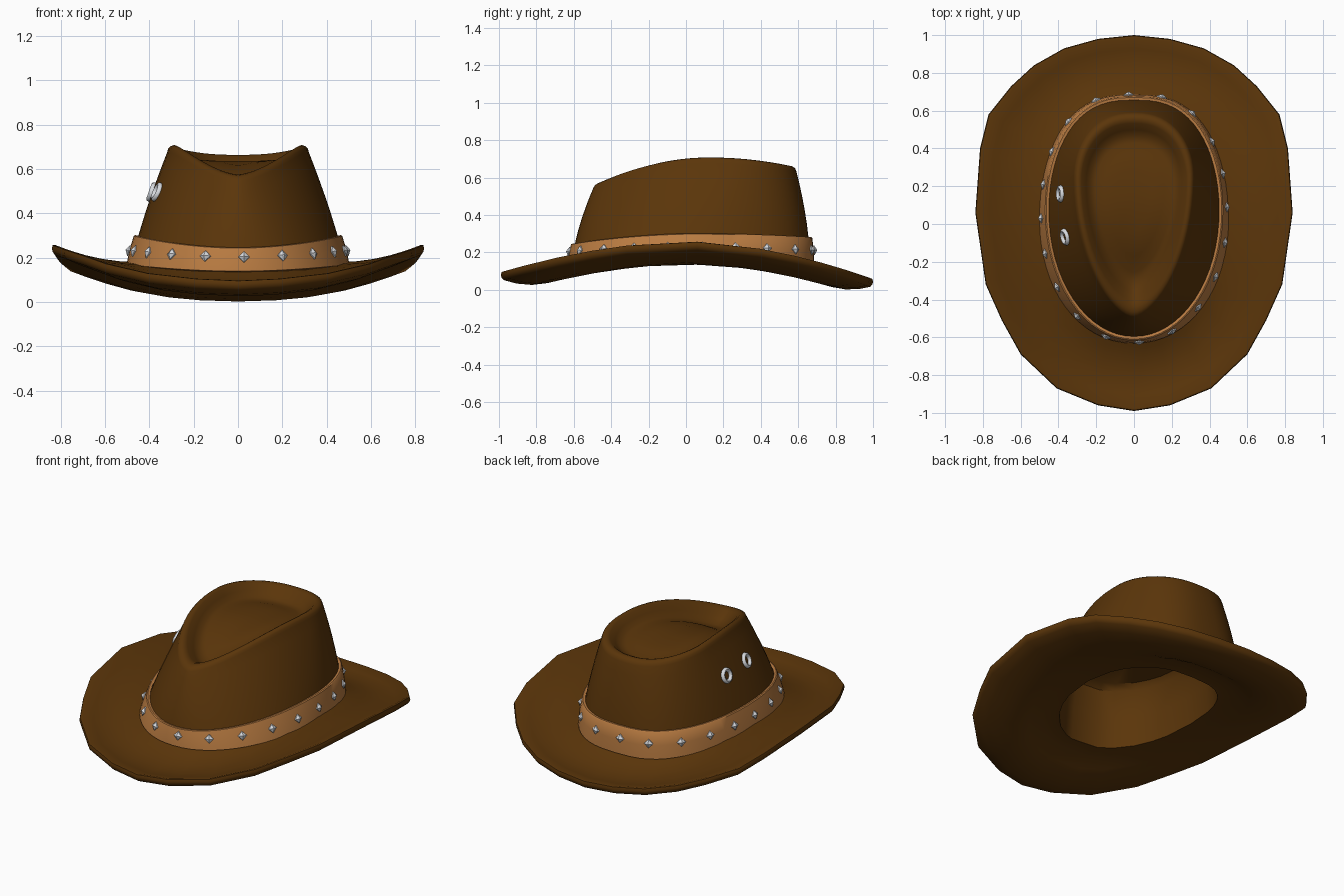
import bpy, bmesh, math
from mathutils import Vector, Matrix

if "Cube" in bpy.data.objects:
    bpy.data.objects.remove(bpy.data.objects["Cube"])


def material(name, rgb):
    m = bpy.data.materials.new(name)
    m.diffuse_color = (*rgb, 1)
    m.use_nodes = True
    m.node_tree.nodes["Principled BSDF"].inputs["Base Color"].default_value = m.diffuse_color
    return m


FELT = material("brown felt", (0.104, 0.036, 0.003))
LEATHER = material("tan leather", (0.50, 0.205, 0.055))
SILVER = material("silver metal", (0.68, 0.70, 0.73))


def finish(name, bm, mat, angle=None):
    me = bpy.data.meshes.new(name)
    bm.to_mesh(me)
    bm.free()
    me.materials.append(mat)
    ob = bpy.data.objects.new(name, me)
    bpy.context.collection.objects.link(ob)
    if angle:
        bpy.ops.object.select_all(action='DESELECT')
        ob.select_set(True)
        bpy.context.view_layer.objects.active = ob
        bpy.ops.object.shade_smooth_by_angle(angle=math.radians(angle))
    return ob


def loft(rows, closed=False, cap=None):
    """Skin closed rings (counter-clockwise seen from above)."""
    bm = bmesh.new()
    vs = [[bm.verts.new(p) for p in r] for r in rows]
    n = len(rows[0])
    for i in range(len(rows) if closed else len(rows) - 1):
        a, b = vs[i], vs[(i + 1) % len(vs)]
        for j in range(n):
            k = (j + 1) % n
            bm.faces.new((a[j], a[k], b[k], b[j]))
    if cap:
        c = bm.verts.new(cap)
        for j in range(n):
            bm.faces.new((vs[-1][j], vs[-1][(j + 1) % n], c))
    return bm


def by_end(s, side, front, back, p=1.8):
    """Value that varies from the sides to the front and back ends."""
    return side + ((back if s > 0 else front) - side) * abs(s) ** p


def egg(th, w, yc, front, back, pf, pb):
    c, s = math.cos(th), math.sin(th)
    x = w * math.copysign(abs(c) ** (pb if s > 0 else pf), c)
    return Vector((x, yc + s * (back if s > 0 else front), 0))


def base(th):
    return egg(th, 0.48, 0.025, 0.635, 0.64, 0.95, 0.72)


def ridge(th):
    return egg(th, 0.32, 0.24, 0.735, 0.35, 1.25, 0.85)


def ridge_z(y):
    return 0.708 - (0.35 if y < 0.12 else 0.2) * (y - 0.12) ** 2


def base_z(th):
    return by_end(math.sin(th), 0.18, 0.152, 0.13)


def wall(th, u, off=0.0):
    """Point on the crown wall, u = 0 at the brim, 1 at the top edge."""
    b, r = base(th), ridge(th)
    p = b.lerp(r, u)
    k = 1 + 0.10 * u * (1 - u)
    p.x, p.y = p.x * k, 0.05 + (p.y - 0.05) * k
    p.z = base_z(th) + (ridge_z(r.y) - 0.03 - base_z(th)) * u
    if off:
        p += wall_normal(th, u) * off
    return p


def wall_normal(th, u):
    e = 0.02
    return (wall(th + e, u) - wall(th - e, u)).cross(
        wall(th, u + e) - wall(th, u - e)).normalized()


def u_at(th, z):
    z0, z1 = base_z(th), ridge_z(ridge(th).y) - 0.03
    return (z - z0) / (z1 - z0)


N = 64
ANG = [2 * math.pi * i / N for i in range(N)]

# Brim: faceted outline, curled up at the sides, thick rounded edge
half = [(0, -.99), (.19, -.96), (.41, -.87), (.60, -.69), (.70, -.51),
        (.785, -.32), (.84, .06), (.815, .40), (.77, .58), (.65, .73),
        (.53, .84), (.37, .93), (.19, .98), (0, 1.0)]
outline = half + [(-x, y) for x, y in half[-2:0:-1]]


def outline_angle(x, y):
    s = max(-1, min(1, y))
    return math.atan2(s, math.copysign(math.sqrt(max(0, 1 - s * s)), x))


def brim_ring(t, dz):
    ring = []
    for x, y in outline:
        th = outline_angle(x, y)
        s = math.sin(th)
        z0 = base_z(th)
        zm = by_end(s, 0.203, 0.072, 0.052, 1.6)
        z1 = by_end(s, 0.265, 0.10, 0.066)
        a = 2 * (z0 + z1 - 2 * zm)
        p = (base(th) * 0.95).lerp(Vector((x, y, 0)), t)
        p.z = z0 + (z1 - z0 - a) * t + a * t * t + dz
        ring.append(p)
    return ring


def inner_ring(k, z, w):
    """Ring inside the hat; w blends from following the brim to flat height z."""
    ring = []
    for x, y in outline:
        th = outline_angle(x, y)
        p = base(th) * k
        p.z = (base_z(th) - 0.045) * (1 - w) + z * w
        ring.append(p)
    return ring


ts = [0, 0.2, 0.4, 0.6, 0.8, 0.96]
rows = [inner_ring(0.78, 0, 0)] + [brim_ring(t, -0.045) for t in ts]
rows += [brim_ring(0.99, -0.036), brim_ring(1, -0.022), brim_ring(0.99, -0.006)]
rows += [brim_ring(t, 0) for t in reversed(ts)]
finish("brim", loft(rows), FELT, 40)

# Lining: inside wall and ceiling of the head opening
rows = [inner_ring(0.78, 0, 0), inner_ring(0.76, 0.3, 1), inner_ring(0.72, 0.46, 1),
        inner_ring(0.66, 0.49, 1)]
bm = loft(rows, cap=(0, 0.03, 0.5))
bmesh.ops.reverse_faces(bm, faces=bm.faces)
finish("crown_lining", bm, FELT, 40)

# Crown: leaning wall, rounded ridge, teardrop crease with raised centre
rows = [[wall(t, u) for t in ANG] for u in (-0.04, .12, .28, .44, .6, .75, .88, 1)]
for k, dz, w in ((.985, -.014, 0), (.955, -.004, 0), (.915, 0, 0), (.87, -.008, 0),
                 (.79, -.037, 0), (.72, -.062, .05), (.63, -.072, .2),
                 (.5, -.06, .5), (.3, -.06, .85)):
    ring = []
    for t in ANG:
        r = ridge(t)
        zr = ridge_z(r.y) + dz
        ring.append(Vector((r.x * k, 0.15 + (r.y - 0.15) * k,
                            zr + (0.635 - zr) * w)))
    rows.append(ring)
finish("crown", loft(rows, cap=(0, 0.15, 0.637)), FELT, 50)


# Hat band: strip following the wall
def band_top(th):
    return by_end(math.sin(th), 0.298, 0.243, 0.28)


def band_ring(f, off):
    out = []
    for t in ANG:
        z = base_z(t) - 0.015
        out.append(wall(t, u_at(t, z + (band_top(t) - z) * f), off))
    return out


rows = [band_ring(0, 0.001), band_ring(0, 0.02), band_ring(0.5, 0.022),
        band_ring(0.96, 0.02), band_ring(1, 0.015), band_ring(1, 0.001)]
finish("hat_band", loft(rows, closed=True), LEATHER, 40)


def placed(th, z, off):
    """Frame on the wall: local z points outward, local y points up."""
    u = u_at(th, z)
    n = wall_normal(th, u)
    x = Vector((0, 0, 1)).cross(n).normalized()
    m = Matrix((x, n.cross(x), n)).transposed().to_4x4()
    m.translation = wall(th, u, off)
    return m


# Studs: twenty four-sided points evenly spaced around the band
fine = [-math.pi / 2 + 0.05 + 2 * math.pi * i / 2000 for i in range(2001)]
lengths = [0.0]
for a, b in zip(fine, fine[1:]):
    lengths.append(lengths[-1] + (base(b) - base(a)).length)
bm = bmesh.new()
i = 0
for k in range(20):
    while lengths[i] < lengths[-1] * k / 20:
        i += 1
    th = fine[i]
    m = placed(th, by_end(math.sin(th), 0.226, 0.2, 0.21), 0.022)
    for r1, r2, d, h in ((0.027, 0.025, 0.008, 0), (0.025, 0.0, 0.014, 0.011)):
        bmesh.ops.create_cone(bm, segments=4, cap_ends=True, radius1=r1, radius2=r2,
                              depth=d, matrix=m @ Matrix.Translation((0, 0, h)))
finish("band_studs", bm, SILVER)

# Eyelets: two metal rings on the left side of the crown
for num, y in enumerate((0.16, -0.07)):
    z = 0.495
    th = min((math.pi * (0.6 + 0.8 * i / 400) for i in range(401)),
             key=lambda t: abs(wall(t, u_at(t, z)).y - y))
    m = placed(th, z, 0.002)
    rings = []
    for j in range(8):
        a = 2 * math.pi * j / 8
        r, h = 0.034 + 0.012 * math.cos(a), 0.014 * math.sin(a)
        rings.append([m @ Vector((r * math.cos(b), r * math.sin(b), h))
                      for b in (2 * math.pi * q / 16 for q in range(16))])
    bm = loft(rings, closed=True)
    bmesh.ops.recalc_face_normals(bm, faces=bm.faces)
    finish(f"eyelet_{num + 1}", bm, SILVER, 50)
